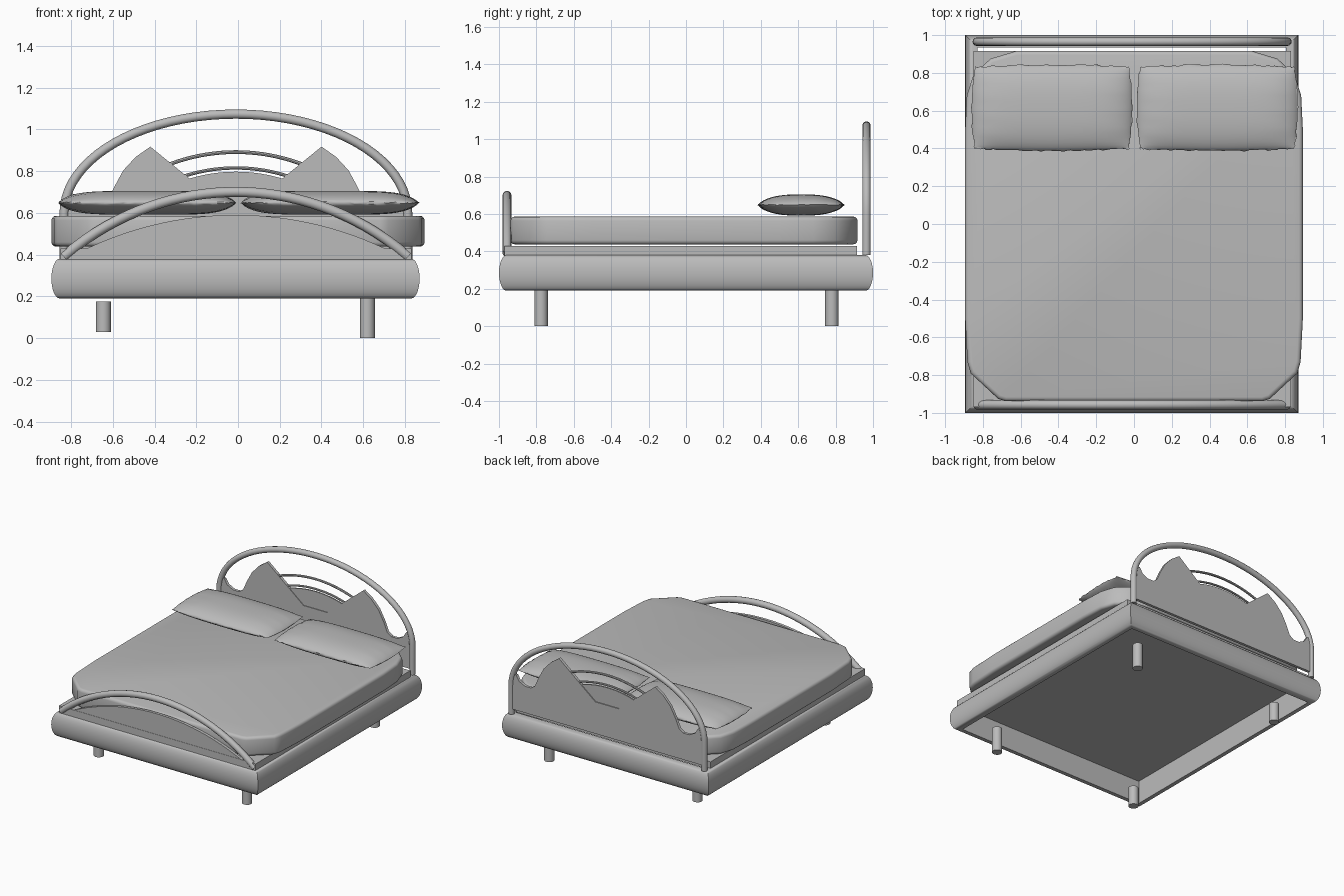
import bpy, bmesh, math, random
from mathutils import Vector

if "Cube" in bpy.data.objects:
    bpy.data.objects.remove(bpy.data.objects["Cube"])

random.seed(4)
CX = -0.01  # frame and boards sit very slightly left of centre

grey = bpy.data.materials.new("plain_grey")
grey.diffuse_color = (0.5, 0.5, 0.5, 1)
grey.use_nodes = True
grey.node_tree.nodes["Principled BSDF"].inputs["Base Color"].default_value = grey.diffuse_color


def finish(bm, name, sharp=35):
    """Store a bmesh as an object, smooth except at sharp edges."""
    bmesh.ops.recalc_face_normals(bm, faces=bm.faces)
    for f in bm.faces:
        f.smooth = True
    for e in bm.edges:
        e.smooth = e.calc_face_angle(0) < math.radians(sharp)
    me = bpy.data.meshes.new(name)
    bm.to_mesh(me)
    bm.free()
    me.materials.append(grey)
    ob = bpy.data.objects.new(name, me)
    bpy.context.collection.objects.link(ob)
    return ob


def prism(name, pts, offset, bevel=0.0):
    """Extrude a closed outline of 3D points along an offset."""
    bm = bmesh.new()
    face = bm.faces.new([bm.verts.new(p) for p in pts])
    ext = bmesh.ops.extrude_face_region(bm, geom=[face], use_keep_orig=True)
    moved = [g for g in ext["geom"] if isinstance(g, bmesh.types.BMVert)]
    bmesh.ops.translate(bm, verts=moved, vec=offset)
    bmesh.ops.recalc_face_normals(bm, faces=bm.faces)
    if bevel:
        ax = Vector(offset).normalized()
        rims = [e for e in bm.edges
                if abs((e.verts[0].co - e.verts[1].co).normalized().dot(ax)) < 0.5]
        bmesh.ops.bevel(bm, geom=rims, offset=bevel, segments=3,
                        profile=0.5, affect='EDGES')
    return finish(bm, name)


def tube(name, path, y, r, sides=12):
    """Sweep a circle along a path of (x, z) points in an upright plane."""
    bm = bmesh.new()
    rings = []
    for i, p in enumerate(path):
        a, b = path[max(i - 1, 0)], path[min(i + 1, len(path) - 1)]
        t = Vector((b[0] - a[0], b[1] - a[1])).normalized()
        ring = []
        for k in range(sides):
            c, s = math.cos(math.tau * k / sides), math.sin(math.tau * k / sides)
            ring.append(bm.verts.new((p[0] - t.y * r * c, y + r * s, p[1] + t.x * r * c)))
        rings.append(ring)
    for a, b in zip(rings, rings[1:]):
        for k in range(sides):
            j = (k + 1) % sides
            bm.faces.new((a[k], a[j], b[j], b[k]))
    bm.faces.new(rings[0])
    bm.faces.new(rings[-1])
    return finish(bm, name)


def arc(half, z_end, z_top, n=32):
    """Circular arc from -half to +half with the given end and top heights."""
    s = z_top - z_end
    r = (half * half + s * s) / (2 * s)
    xs = [-half + 2 * half * i / n for i in range(n + 1)]
    return [(CX + x, z_top - r + math.sqrt(r * r - x * x)) for x in xs]


def upright(pts, y):
    return [(x, y, z) for x, z in pts]


# bed frame: rounded rail profile mitred round a rectangle
bm = bmesh.new()
profile = [(-0.065, 0.19)]
for i in range(13):
    t = -math.pi / 2 + math.pi * i / 12
    profile.append((-0.04 + 0.04 * math.cos(t), 0.285 + 0.095 * math.sin(t)))
profile.append((-0.065, 0.38))
rings = [[bm.verts.new((-0.012 + sx * (0.882 + d), sy * (1 + d), z)) for d, z in profile]
         for sx, sy in ((-1, -1), (1, -1), (1, 1), (-1, 1))]
for c in range(4):
    a, b = rings[c], rings[(c + 1) % 4]
    for k in range(len(profile)):
        j = (k + 1) % len(profile)
        bm.faces.new((a[k], a[j], b[j], b[k]))
finish(bm, "bed_frame", 40)

# mattress support
prism("mattress_base", [(-0.85, -0.97, 0.37), (0.83, -0.97, 0.37),
                        (0.83, 0.915, 0.37), (-0.85, 0.915, 0.37)], (0, 0, 0.06))

# legs, the left pair slightly raised
for side, x, z0, z1 in (("left", -0.645, 0.028, 0.176), ("right", 0.62, 0.0, 0.192)):
    for end, y in (("front", -0.775), ("back", 0.78)):
        ring = [(x + 0.036 * math.cos(math.tau * i / 20),
                 y + 0.036 * math.sin(math.tau * i / 20), z0) for i in range(20)]
        prism(f"{end}_{side}_leg", ring, (0, 0, z1 - z0))

# mattress: cut front corners, rounded back corners
half = [(0.68, -0.938), (0.72, -0.925), (0.865, -0.79), (0.882, -0.73), (0.894, -0.5),
        (0.894, 0.5), (0.885, 0.68), (0.85, 0.79), (0.76, 0.875), (0.62, 0.917)]
outline = half + [(-x, y) for x, y in reversed(half)]
prism("mattress", [(x, y, 0.438) for x, y in outline], (0, 0, 0.148), 0.022)

# footboard: arched tube over a curved panel
tube("footboard_arch", arc(0.825, 0.39, 0.70), -0.957, 0.024)
panel = arc(0.80, 0.385, 0.59)
prism("footboard_panel", upright(panel, -0.968), (0, 0.022, 0))

# headboard hoop: straight posts joined by a half ellipse
hoop = [(CX - 0.823, 0.38), (CX - 0.823, 0.5)]
for i in range(41):
    t = math.pi * (1 - i / 40)
    hoop.append((CX + 0.823 * math.cos(t), 0.60 + 0.473 * math.sin(t)))
hoop += [(CX + 0.823, 0.5), (CX + 0.823, 0.38)]
tube("headboard_hoop", hoop, 0.965, 0.022)

# headboard panel: two peaks, side dips and a central notch
right = [(0.10, 0.665), (0.41, 0.917), (0.48, 0.868), (0.54, 0.803), (0.585, 0.72),
         (0.615, 0.65), (0.65, 0.625), (0.70, 0.625), (0.75, 0.65), (0.775, 0.69),
         (0.82, 0.70), (0.82, 0.42)]
shape = [(CX + x, z) for x, z in right] + [(CX - x, z) for x, z in reversed(right)]
prism("headboard_panel", upright(shape, 0.955), (0, 0.022, 0))

# curved infill and slim rails inside the notch
infill = arc(0.25, 0.755, 0.797, 16)
infill += [(CX + 0.12, 0.64), (CX - 0.12, 0.64)]
prism("headboard_infill", upright(infill, 0.960), (0, 0.010, 0))
tube("upper_headboard_rail", arc(0.335, 0.826, 0.891, 20), 0.965, 0.009, 8)
tube("lower_headboard_rail", arc(0.28, 0.765, 0.815, 20), 0.965, 0.008, 8)


def pillow(name, cx):
    """Puffy cushion with pinched, slightly ruffled edges."""
    bm = bmesh.new()
    nu, nv = 44, 20
    bulge = {}
    sheets = []
    for sign in (1, -1):
        sheet = []
        for i in range(nu + 1):
            row = []
            for j in range(nv + 1):
                u = math.sin(math.pi / 2 * (2 * i / nu - 1))
                v = math.sin(math.pi / 2 * (2 * j / nv - 1))
                edge = i in (0, nu) or j in (0, nv)
                if (i, j) not in bulge:
                    bulge[i, j] = (random.uniform(-1, 1), random.uniform(-1, 1))
                h = max(0, 1 - abs(u) ** 5) ** 0.75 * max(0, 1 - abs(v) ** 2.6) ** 0.65
                pleat = 1 + 0.06 * math.sin(v * 14 + u * 3) * abs(u) ** 4
                w = 0.006 if edge else 0.0
                x = cx + u * (0.425 - 0.018 * v * v * abs(u)) + w * bulge[i, j][0]
                y = 0.615 + v * (0.228 - 0.012 * u * u) + w * bulge[i, j][1]
                z = 0.648 + sign * 0.057 * h * pleat + w * 0.6 * bulge[i, j][0]
                row.append(bm.verts.new((x, y, z)))
            sheet.append(row)
        for i in range(nu):
            for j in range(nv):
                bm.faces.new((sheet[i][j], sheet[i + 1][j],
                              sheet[i + 1][j + 1], sheet[i][j + 1]))
    bmesh.ops.remove_doubles(bm, verts=bm.verts, dist=0.0002)
    return finish(bm, name, 60)


pillow("left_pillow", -0.435)
pillow("right_pillow", 0.44)
